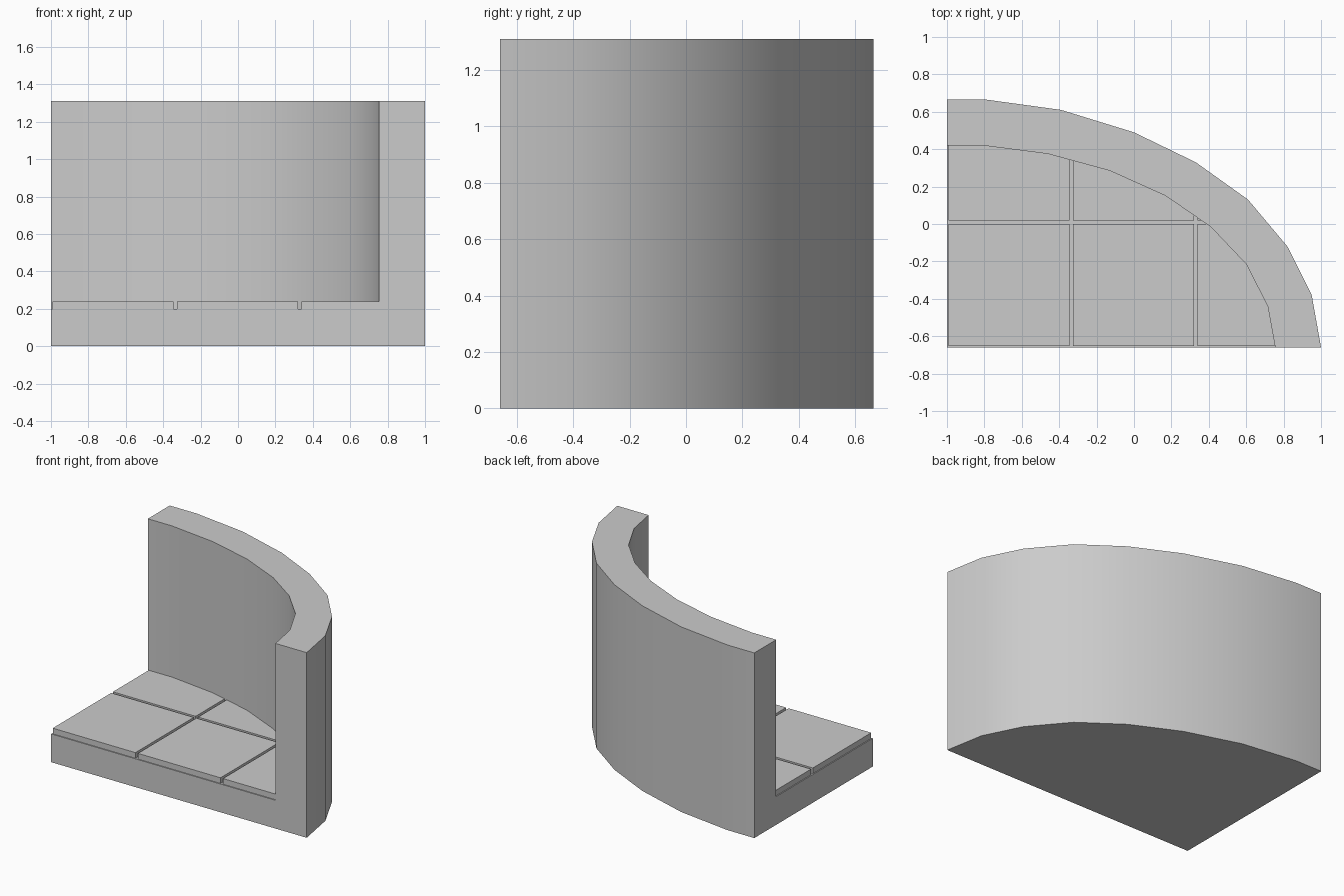
import bpy
import bmesh
import math
from mathutils import Vector

cube = bpy.data.objects.get("Cube")
if cube:
    bpy.data.objects.remove(cube, do_unlink=True)

FRONT, BACK = -0.66, 0.665
FLOOR, TILE_TOP, TOP = 0.2, 0.24, 1.31

# Matching plan outlines of the wall, from the left end round to the front
OUTER = [(-1, BACK), (-0.79, BACK), (-0.39, 0.61), (0, 0.49), (0.33, 0.33),
         (0.61, 0.13), (0.82, -0.12), (0.95, -0.38), (1, FRONT)]
INNER = [(-1, 0.42), (-0.81, 0.42), (-0.46, 0.375), (-0.13, 0.285), (0.17, 0.15),
         (0.41, -0.015), (0.6, -0.215), (0.715, -0.44), (0.755, FRONT)]

stone = bpy.data.materials.new("grey stone")
stone.use_nodes = True
stone.diffuse_color = (0.6, 0.6, 0.6, 1)
stone.node_tree.nodes["Principled BSDF"].inputs["Base Color"].default_value = (0.6, 0.6, 0.6, 1)


def finish(bm, name):
    """Turn a bmesh into a shaded object with the stone material."""
    bmesh.ops.recalc_face_normals(bm, faces=bm.faces)
    mesh = bpy.data.meshes.new(name)
    bm.to_mesh(mesh)
    bm.free()
    mesh.materials.append(stone)
    obj = bpy.data.objects.new(name, mesh)
    bpy.context.collection.objects.link(obj)
    return obj


# Curved wall and floor slab as one closed body
bm = bmesh.new()


def ring(points, z):
    return [bm.verts.new((x, y, z)) for x, y in points]


out_low, out_high = ring(OUTER, 0), ring(OUTER, TOP)
in_low, in_high = ring(INNER, FLOOR), ring(INNER, TOP)
corner_low, corner_high = ring([(-1, FRONT)], 0)[0], ring([(-1, FRONT)], FLOOR)[0]
for a, b in ((out_low, out_high), (out_high, in_high), (in_high, in_low)):
    for i in range(len(a) - 1):
        bm.faces.new((a[i], a[i + 1], b[i + 1], b[i]))
bm.faces.new(out_low + [corner_low])
bm.faces.new(in_low + [corner_high])
for end in (0, -1):
    bm.faces.new((corner_low, out_low[end], out_high[end],
                  in_high[end], in_low[end], corner_high))
body = finish(bm, "curved_wall_and_floor")
bpy.ops.object.select_all(action='DESELECT')
body.select_set(True)
bpy.context.view_layer.objects.active = body
bpy.ops.object.shade_smooth_by_angle(angle=math.radians(30))


def add_tile(name, x0, x1, y0, y1):
    """Floor tile trimmed to the inside of the curved wall."""
    bm = bmesh.new()
    bmesh.ops.create_cube(bm, size=1)
    for v in bm.verts:
        v.co = (x1 if v.co.x > 0 else x0, y1 if v.co.y > 0 else y0,
                TILE_TOP if v.co.z > 0 else FLOOR)
    for (ax, ay), (bx, by) in zip(INNER, INNER[1:]):
        cut = bmesh.ops.bisect_plane(
            bm, geom=bm.verts[:] + bm.edges[:] + bm.faces[:],
            plane_co=Vector((ax, ay, 0)), plane_no=Vector((ay - by, bx - ax, 0)),
            clear_outer=True)
        edges = [e for e in cut["geom_cut"] if isinstance(e, bmesh.types.BMEdge)]
        if edges:
            bmesh.ops.holes_fill(bm, edges=edges)
    finish(bm, name)


# Floor tiles with narrow gaps between them
columns = {"left": (-0.993, -0.346), "middle": (-0.326, 0.32), "right": (0.34, 0.8)}
rows = {"front": (-0.653, 0), "back": (0.02, 0.5)}
for row, (y0, y1) in rows.items():
    for column, (x0, x1) in columns.items():
        # Names use the model's own left and right
        side = {"left": "right", "right": "left"}.get(column, column)
        add_tile(f"floor_tile_{row}_{side}", x0, x1, y0, y1)
